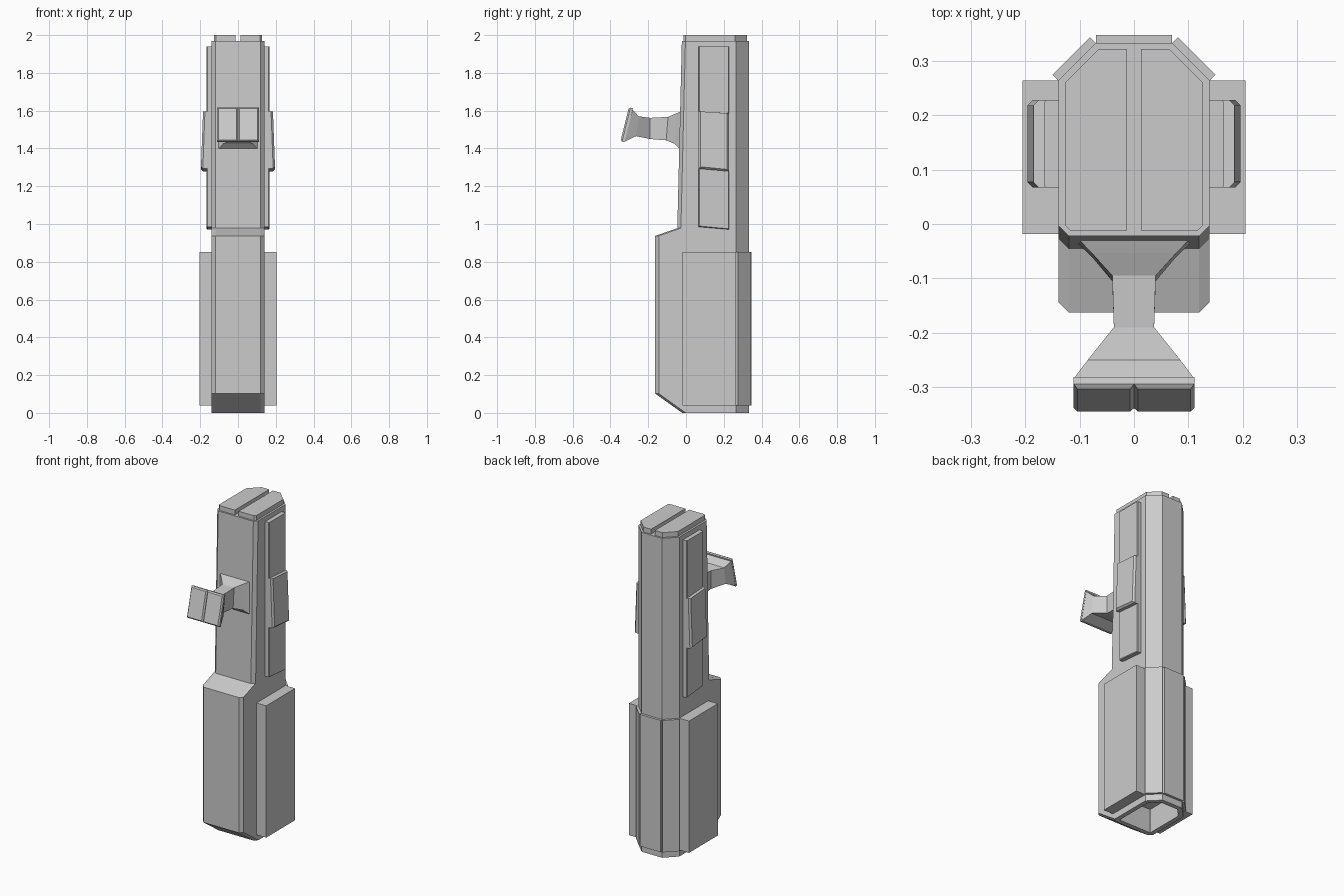
import bpy, bmesh
from mathutils import Vector

if "Cube" in bpy.data.objects:
    bpy.data.objects.remove(bpy.data.objects["Cube"])


def loft(name, rings, edit=None):
    """Skin a list of equal-length point rings and cap both ends."""
    bm = bmesh.new()
    vs = [[bm.verts.new(p) for p in r] for r in rings]
    n = len(rings[0])
    for a, b in zip(vs, vs[1:]):
        for i in range(n):
            j = (i + 1) % n
            bm.faces.new((a[i], a[j], b[j], b[i]))
    bm.faces.new(vs[0][::-1])
    bm.faces.new(vs[-1])
    bmesh.ops.recalc_face_normals(bm, faces=bm.faces)
    if edit:
        edit(bm)
    me = bpy.data.meshes.new(name)
    bm.to_mesh(me)
    bm.free()
    ob = bpy.data.objects.new(name, me)
    bpy.context.collection.objects.link(ob)
    return ob


def upright(name, outline, z0, z1):
    """Vertical prism from an xy outline."""
    return loft(name, [[(x, y, z) for x, y in outline] for z in (z0, z1)])


def mirror(ob):
    ob.modifiers.new("mirror", 'MIRROR')
    return ob


# Main body: eight-sided section whose front edge changes with height
def section(yf, z):
    half = [(0.12, yf), (0.139, yf + 0.019), (0.139, 0.264), (0.07, 0.333)]
    return [(x, y, z) for x, y in half] + [(-x, y, z) for x, y in half[::-1]]


def hollow_base(bm):
    base = min(bm.faces, key=lambda f: f.calc_center_median().z)
    bmesh.ops.inset_region(bm, faces=[base], thickness=0.03)
    f = bmesh.ops.extrude_discrete_faces(bm, faces=[base])["faces"][0]
    bmesh.ops.translate(bm, verts=f.verts, vec=(0, 0, 0.15))


loft("body", [section(yf, z) for yf, z in
              ((-0.02, 0), (-0.163, 0.102), (-0.163, 0.937), (-0.046, 0.978), (-0.022, 1.97))],
     hollow_base)

# Split top cap
mirror(upright("top_cap", [(0.013, -0.012), (0.117, -0.012), (0.127, -0.002),
                           (0.127, 0.26), (0.065, 0.322), (0.013, 0.322)], 1.96, 2.0))

# Lower cover panels: sides, diagonal rear corners, rear
mirror(upright("lower_side_panel", [(0.13, -0.018), (0.205, -0.018), (0.205, 0.264), (0.13, 0.264)],
               0.04, 0.853))
mirror(upright("lower_corner_panel", [(0.139, 0.264), (0.1496, 0.2746), (0.0806, 0.3436), (0.07, 0.333)],
               0.04, 0.853))
upright("lower_rear_panel", [(-0.07, 0.325), (0.07, 0.325), (0.07, 0.348), (-0.07, 0.348)], 0.04, 0.853)


# Upper side panels with a bevelled outer face and slightly slanted ends
def side_panel(name, x_in, x_top, x_low, z_top, z_low, slant, bevel):
    def ring(xt, xl, d):
        y0, y1 = 0.067 + d, 0.228 - d
        return [(xt, y0, z_top), (xt, y1, z_top - slant),
                (xl, y1, z_low - 0.014 + d), (xl, y0, z_low + d)]
    return mirror(loft(name, [ring(x_in, x_in, 0), ring(x_top - bevel, x_low - bevel, 0),
                              ring(x_top, x_low, bevel)]))


side_panel("upper_side_panel", 0.13, 0.166, 0.166, 1.94, 0.985, 0, 0.004)
side_panel("side_grip_block", 0.15, 0.185, 0.196, 1.596, 1.293, 0.01, 0.01)

# Thumb lever neck: half width, then top and bottom (y, z)
stations = [(0.11, -0.283, 1.604, -0.326, 1.436),
            (0.085, -0.25, 1.57, -0.265, 1.465),
            (0.037, -0.19, 1.562, -0.19, 1.45),
            (0.04, -0.095, 1.567, -0.105, 1.443),
            (0.078, -0.053, 1.585, -0.06, 1.425),
            (0.11, -0.02, 1.598, -0.03, 1.392)]
loft("lever_neck", [[(-w, yt, zt), (w, yt, zt), (w, yb, zb), (-w, yb, zb)]
                    for w, yt, zt, yb, zb in stations])

# Thumb lever plate: two bevelled halves with a groove between
top, low = Vector((0, -0.283, 1.606)), Vector((0, -0.326, 1.433))
out = Vector((0, -0.021, 0.005))
up = (top - low).normalized()


def plate_ring(t, d):
    return [Vector((x, 0, 0)) + p + out * t for x, p in
            ((0.0 + d, top - up * (d - 0.007)), (0.111 - d, top - up * (d - 0.007)),
             (0.111 - d, low + up * d), (0.0 + d, low + up * d))]


mirror(loft("lever_plate", [plate_ring(0, 0), plate_ring(0.6, 0), plate_ring(1, 0.007)]))
